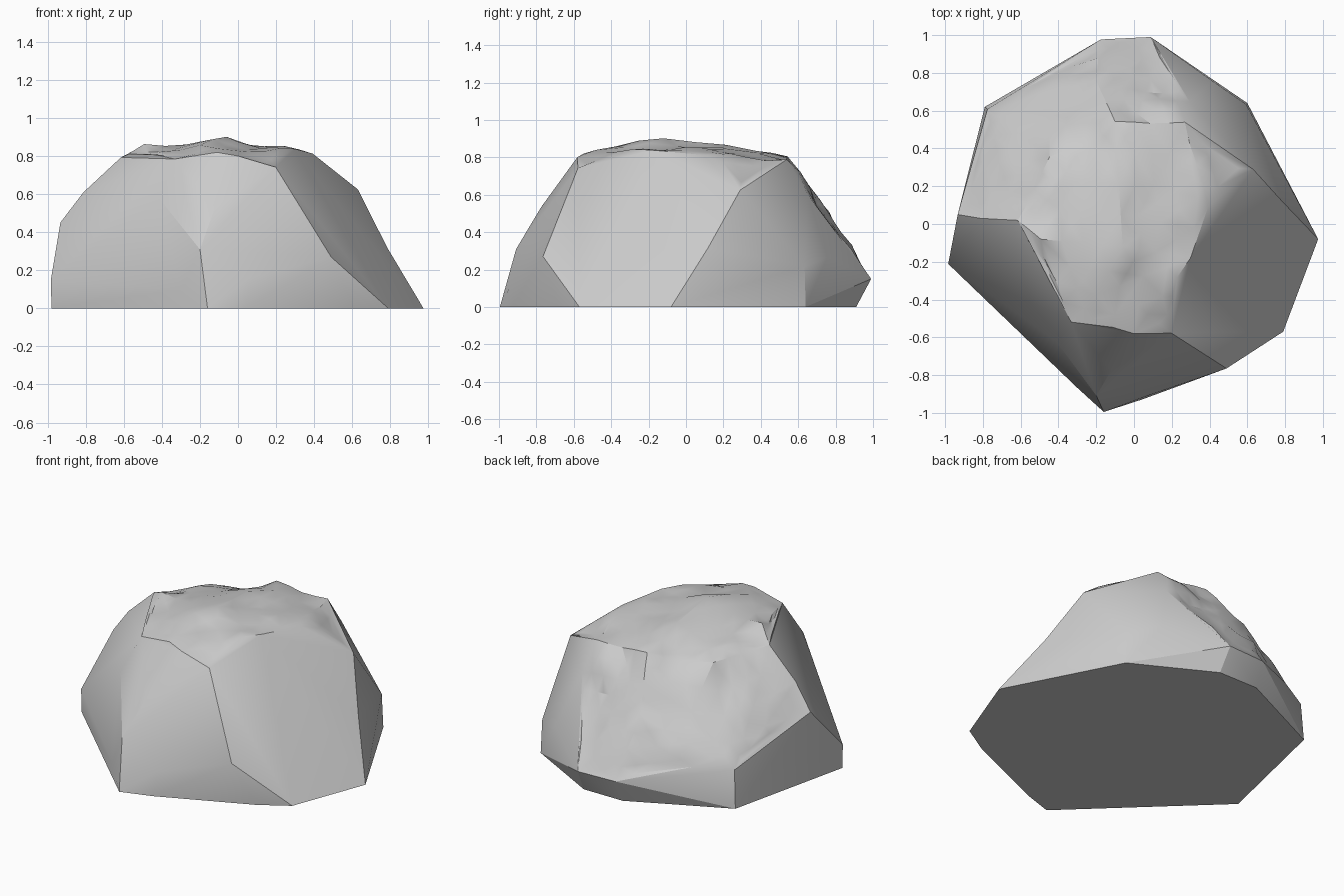
import bpy, bmesh, math
from mathutils import Vector, noise

if "Cube" in bpy.data.objects:
    bpy.data.objects.remove(bpy.data.objects["Cube"])

# Chiselled corners of the boulder, grouped by region
FOOT = [(-.16, -.995, 0), (.04, -.93, 0), (.61, -.68, 0), (.79, -.57, 0), (.975, -.08, 0),
        (.6, .64, 0), (.1, .91, 0), (-.18, .91, 0), (-.79, .62, 0), (-.92, .05, 0), (-.98, -.21, 0)]
WAIST = [(.06, -.925, .16), (.49, -.765, .27), (.63, .29, .625), (.8, .12, .325), (.6, .64, .22),
         (.43, .77, .27), (.09, 1.0, .15), (-.18, 1.0, .15), (-.2, .755, .5), (-.79, .62, .25),
         (-.93, .05, .45), (-.98, -.21, .15), (-.31, -.88, .1), (-.2, -.91, .31),
         (-.81, .03, .61), (-.42, -.63, .58), (-.12, -.77, .53)]
CROWN = [(.2, -.58, .745), (.3, -.18, .84), (.4, .09, .825), (.34, .14, .835), (.27, .54, .79),
         (-.1, .54, .8), (.3, .66, .61), (-.62, .02, .8), (-.49, -.08, .855), (-.06, -.12, .89),
         (-.2, -.38, .87), (-.34, -.53, .8), (0, -.58, .8), (-.44, .35, .75)]

# Boulder: hull of the corners
bm = bmesh.new()
for p in FOOT + WAIST + CROWN:
    bm.verts.new(p)
bmesh.ops.convex_hull(bm, input=bm.verts)
loose = [v for v in bm.verts if not v.link_faces]
bmesh.ops.delete(bm, geom=loose, context='VERTS')
bmesh.ops.recalc_face_normals(bm, faces=bm.faces)


def weathered(f):
    """Top, left and back faces are worn; right and front ones are clean cuts."""
    n = f.normal
    return n.z > .8 or (n.z > .1 and (n.y > .3 and n.x < .35 or n.x < -.3 and n.y > -.3))


# Worn faces: split long edges and add shallow dents
corners = set(bm.verts)
for step in range(3):
    bm.normal_update()
    edges = [e for e in bm.edges if e.calc_length() > .17
             and all(weathered(f) for f in e.link_faces)]
    bmesh.ops.subdivide_edges(bm, edges=edges, cuts=1)
    bmesh.ops.triangulate(bm, faces=[f for f in bm.faces if len(f.verts) > 3])
bm.normal_update()
for v in bm.verts:
    if v not in corners and v.co.z > .02:
        d = noise.noise(v.co * 6 + Vector((3.1, 1.7, .4)))
        v.co += v.normal * (.035 * d - .006)
bmesh.ops.recalc_face_normals(bm, faces=bm.faces)

mesh = bpy.data.meshes.new("boulder")
bm.to_mesh(mesh)
bm.free()
rock = bpy.data.objects.new("boulder", mesh)
bpy.context.collection.objects.link(rock)
bpy.context.view_layer.objects.active = rock
rock.select_set(True)
bpy.ops.object.shade_smooth_by_angle(angle=math.radians(25))
